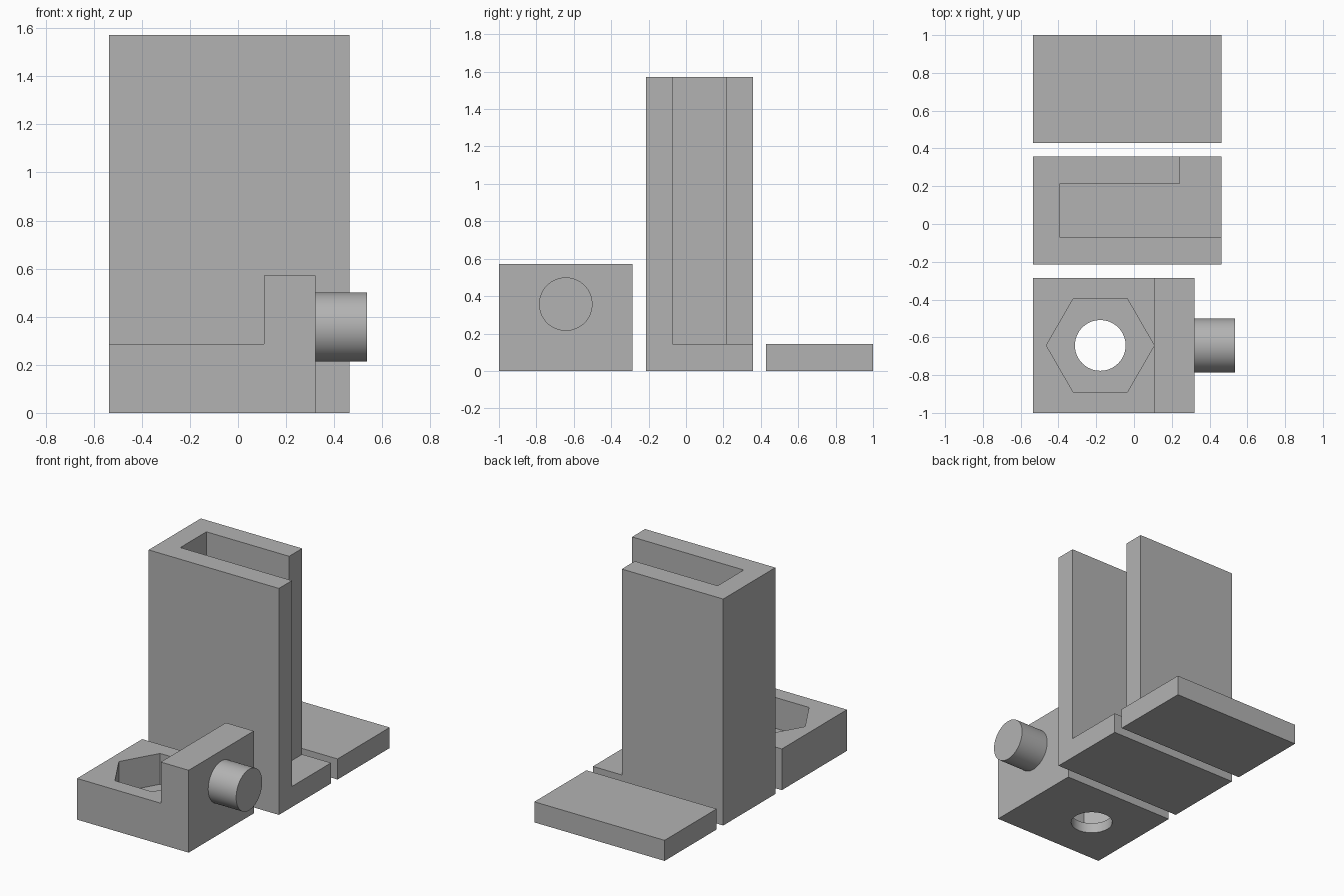
import bpy, bmesh, math
from mathutils import Matrix, Vector

U = 1 / 14  # one design unit; all sizes below are in these units

cube = bpy.data.objects.get("Cube")
if cube:
    bpy.data.objects.remove(cube, do_unlink=True)

grey = bpy.data.materials.new("matte_grey")
grey.use_nodes = True
colour = (0.45, 0.45, 0.45, 1)
grey.diffuse_color = colour
grey.node_tree.nodes["Principled BSDF"].inputs["Base Color"].default_value = colour

# Each axis maps (profile u, profile v, extrusion) to x, y, z
ORDER = {
    "x": lambda u, v, w: (w, u, v),
    "y": lambda u, v, w: (u, w, v),
    "z": lambda u, v, w: (u, v, w),
}


def prism(name, profile, axis, lo, hi):
    """Extrude a closed profile along an axis."""
    place = ORDER[axis]
    bm = bmesh.new()
    face = bm.faces.new([bm.verts.new(Vector(place(u, v, lo)) * U) for u, v in profile])
    ext = bmesh.ops.extrude_face_region(bm, geom=[face])
    verts = [e for e in ext["geom"] if isinstance(e, bmesh.types.BMVert)]
    bmesh.ops.translate(bm, verts=verts, vec=Vector(place(0, 0, hi - lo)) * U)
    bmesh.ops.recalc_face_normals(bm, faces=bm.faces)
    mesh = bpy.data.meshes.new(name)
    bm.to_mesh(mesh)
    bm.free()
    mesh.materials.append(grey)
    obj = bpy.data.objects.new(name, mesh)
    bpy.context.collection.objects.link(obj)
    return obj


def rect(u0, u1, v0, v1):
    return [(u0, v0), (u1, v0), (u1, v1), (u0, v1)]


def ring(cu, cv, r, n):
    return [(cu + r * math.cos(math.tau * i / n), cv + r * math.sin(math.tau * i / n))
            for i in range(n)]


def cut(obj, cutter):
    """Subtract a cutter, apply the result and remove the cutter."""
    mod = obj.modifiers.new("cut", "BOOLEAN")
    mod.operation, mod.solver, mod.object = "DIFFERENCE", "EXACT", cutter
    cutter.hide_render = True
    bpy.context.view_layer.objects.active = obj
    bpy.ops.object.modifier_apply(modifier=mod.name)
    bpy.data.objects.remove(cutter, do_unlink=True)


def smooth(obj):
    bpy.ops.object.select_all(action="DESELECT")
    obj.select_set(True)
    bpy.context.view_layer.objects.active = obj
    bpy.ops.object.shade_smooth_by_angle(angle=math.radians(30))


# Loose flat plate at the back
prism("back_plate", rect(-7.5, 6.5, 6, 14), "z", 0, 2)

# Tall channel, open on one side, with its back wall cut shorter
channel = prism("tall_channel", rect(-7.5, 6.5, -3, 5), "z", 0, 22)
cavity = [(-5.5, -1), (8, -1), (8, 7), (3.4, 7), (3.4, 3), (-5.5, 3)]
cut(channel, prism("cavity_cutter", cavity, "z", 2, 24))

# L-shaped block with a hexagonal nut pocket and a bolt hole
step = [(-7.5, 0), (4.5, 0), (4.5, 8), (1.5, 8), (1.5, 4), (-7.5, 4)]
block = prism("nut_block", step, "y", -14, -4)
cut(block, prism("pocket_cutter", ring(-2.5, -9, 3.999, 6), "z", 1, 5))
cut(block, prism("hole_cutter", ring(-2.5, -9, 1.88, 64), "z", -1, 2))
smooth(block)

# Round peg on the side of the block
peg = prism("side_peg", ring(-9, 5, 2, 64), "x", 4.5, 7.5)
smooth(peg)
